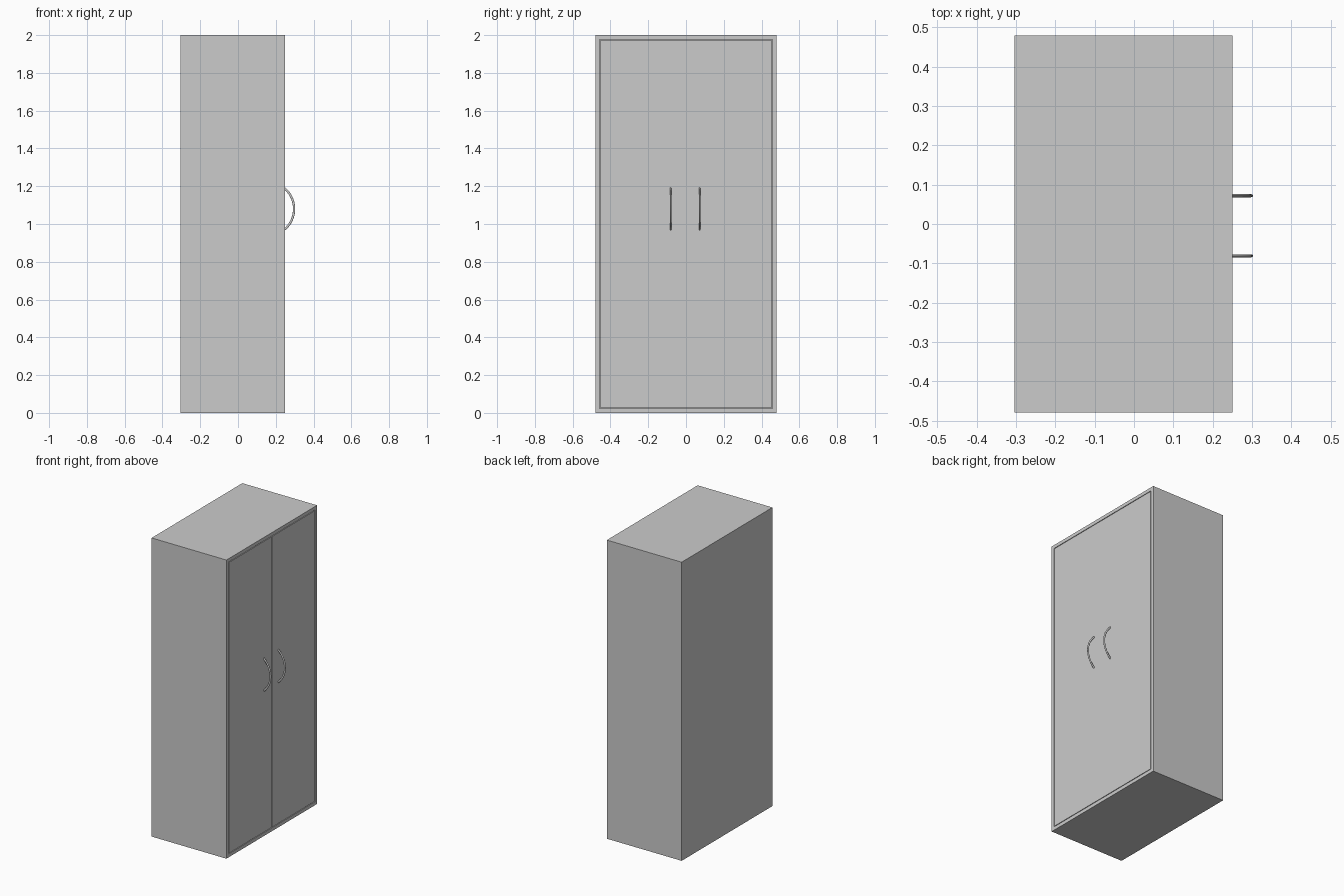
import bpy, math
from mathutils import Vector

if "Cube" in bpy.data.objects:
    bpy.data.objects.remove(bpy.data.objects["Cube"])

X0, X1 = -0.304, 0.25      # back and door side of the cabinet
HW, H, T = 0.48, 2.0, 0.023  # half width, height, panel thickness
GAP = 0.004


def box(name, lo, hi):
    lo, hi = Vector(lo), Vector(hi)
    bpy.ops.mesh.primitive_cube_add(size=1, location=(lo + hi) / 2)
    ob = bpy.context.object
    ob.name = name
    ob.scale = hi - lo
    bpy.ops.object.transform_apply(location=False, rotation=False, scale=True)
    return ob


# Carcass panels
box("bottom_panel", (X0, -HW, 0), (X1, HW, T))
box("top_panel", (X0, -HW, H - T), (X1, HW, H))
box("back_panel", (X0, -HW + T, T), (X0 + T, HW - T, H - T))
box("left_side_panel", (X0, -HW, T), (X1, -HW + T, H - T))
box("right_side_panel", (X0, HW - T, T), (X1, HW, H - T))

# Two flush doors, set in the frame with narrow gaps
y_out = HW - T - GAP
z0, z1 = T + GAP, H - T - GAP
box("left_door", (X1 - T, -y_out, z0), (X1, -0.001, z1))
box("right_door", (X1 - T, 0.001, z0), (X1, y_out, z1))


# Bowed handles: oval section swept along an arc
def handle(name, y, steps=24, sides=12):
    zc, half, bow, rx, ry = 1.08, 0.106, 0.047, 0.006, 0.004
    radius = (half ** 2 + bow ** 2) / (2 * bow)
    cx = X1 + bow - radius
    span = math.asin(half / radius) + 0.03   # ends sink into the door
    verts, faces = [], []
    for i in range(steps + 1):
        a = -span + 2 * span * i / steps
        for j in range(sides):
            b = 2 * math.pi * j / sides
            r = radius + rx * math.cos(b)
            verts.append((cx + r * math.cos(a), y + ry * math.sin(b), zc + r * math.sin(a)))
    for i in range(steps):
        for j in range(sides):
            k = (j + 1) % sides
            faces.append((i * sides + j, i * sides + k, (i + 1) * sides + k, (i + 1) * sides + j))
    faces.append(tuple(reversed(range(sides))))
    faces.append(tuple(range(steps * sides, (steps + 1) * sides)))
    me = bpy.data.meshes.new(name)
    me.from_pydata(verts, [], faces)
    ob = bpy.data.objects.new(name, me)
    bpy.context.collection.objects.link(ob)
    bpy.ops.object.select_all(action='DESELECT')
    ob.select_set(True)
    bpy.context.view_layer.objects.active = ob
    bpy.ops.object.mode_set(mode='EDIT')
    bpy.ops.mesh.select_all(action='SELECT')
    bpy.ops.mesh.normals_make_consistent(inside=False)
    bpy.ops.object.mode_set(mode='OBJECT')
    bpy.ops.object.shade_smooth_by_angle(angle=math.radians(40))


handle("left_handle", -0.081)
handle("right_handle", 0.072)
